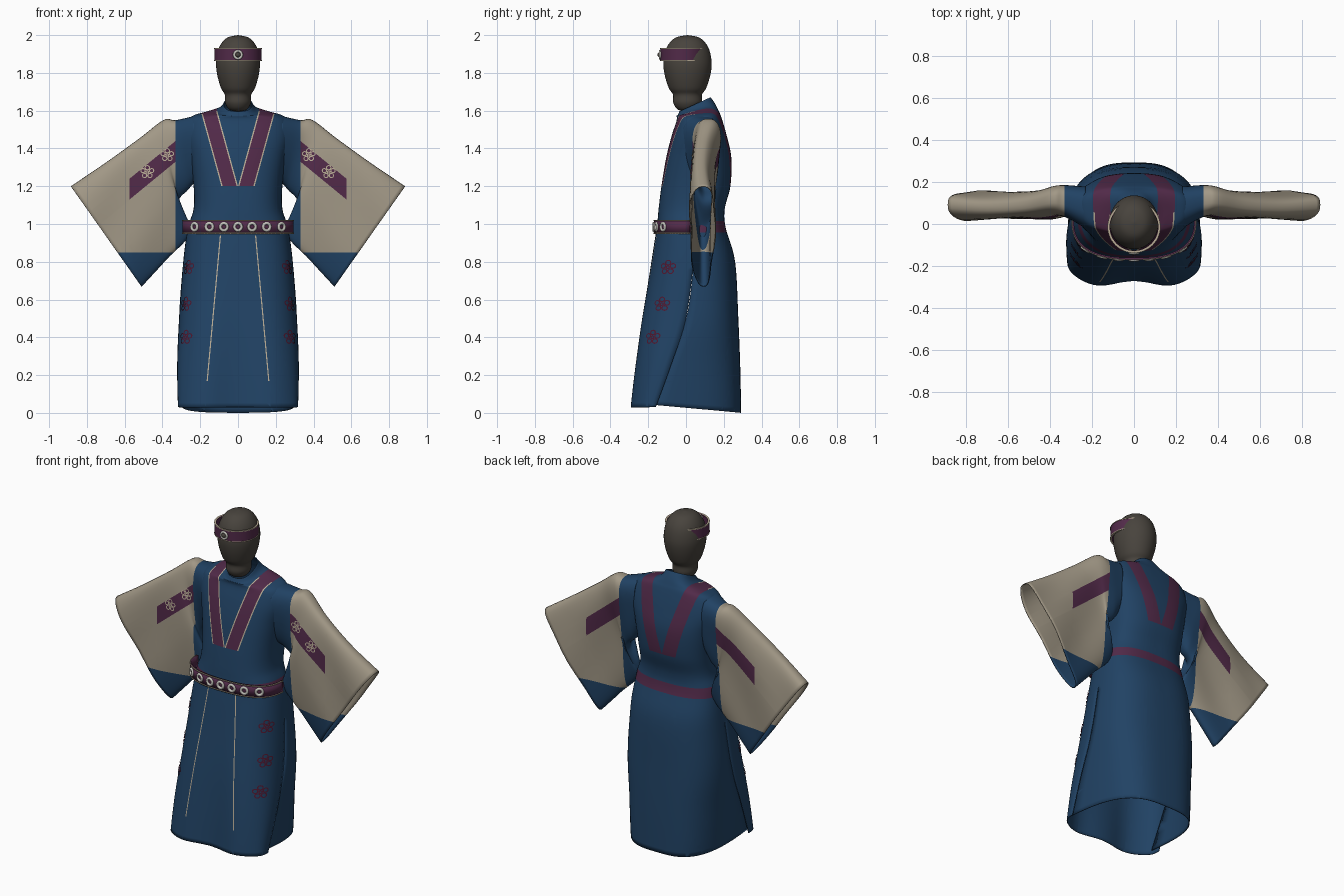
import bpy, bmesh, math
from mathutils import Vector
from mathutils.bvhtree import BVHTree

if "Cube" in bpy.data.objects:
    bpy.data.objects.remove(bpy.data.objects["Cube"])


def mat(name, *rgb):
    m = bpy.data.materials.new(name)
    m.diffuse_color = (*rgb, 1)
    m.use_nodes = True
    m.node_tree.nodes["Principled BSDF"].inputs["Base Color"].default_value = m.diffuse_color
    return m


BLUE = mat("robe blue", .015, .055, .128)
BEIGE = mat("sleeve beige", .36, .315, .24)
PURPLE = mat("band purple", .083, .023, .066)
CREAM = mat("trim cream", .48, .41, .3)
RED = mat("embroidery red", .08, .009, .03)
SILVER = mat("stud silver", .55, .54, .5)
DARK = mat("mannequin dark", .065, .057, .047)


def finish(name, bm, mats, thick=0, lining=0):
    me = bpy.data.meshes.new(name)
    bm.to_mesh(me)
    ob = bpy.data.objects.new(name, me)
    bpy.context.collection.objects.link(ob)
    for m in mats:
        me.materials.append(m)
    bpy.ops.object.select_all(action='DESELECT')
    ob.select_set(True)
    bpy.context.view_layer.objects.active = ob
    bpy.ops.object.shade_smooth_by_angle(angle=math.radians(45))
    if thick:
        s = ob.modifiers.new("cloth", 'SOLIDIFY')
        s.thickness, s.offset, s.material_offset = thick, -1, lining
    return ob


def resample(rows, per=6):
    """Catmull-Rom interpolation of parameter rows."""
    out = []
    for i in range(len(rows) - 1):
        a, b, c, d = rows[max(i - 1, 0)], rows[i], rows[i + 1], rows[min(i + 2, len(rows) - 1)]
        for j in range(per):
            t = j / per
            out.append([.5 * (2*q + (r - p)*t + (2*p - 5*q + 4*r - s)*t*t + (3*q - p - 3*r + s)*t**3)
                        for p, q, r, s in zip(a, b, c, d)])
    return out + [list(rows[-1])]


def loft(bm, rings, closed):
    vs = [[bm.verts.new(p) for p in r] for r in rings]
    n = len(vs[0])
    for a, b in zip(vs, vs[1:]):
        for i in range(n if closed else n - 1):
            bm.faces.new((a[i], a[(i + 1) % n], b[(i + 1) % n], b[i]))
    return bm


def weld(bm):
    bmesh.ops.remove_doubles(bm, verts=bm.verts[:], dist=1e-4)
    bmesh.ops.recalc_face_normals(bm, faces=bm.faces[:])


def cut(bm, x0, z0, x1, z1):
    """Cut along a line seen from the front."""
    bmesh.ops.bisect_plane(bm, geom=bm.verts[:] + bm.edges[:] + bm.faces[:], dist=1e-5,
                           plane_co=(x0, 0, z0), plane_no=(z1 - z0, 0, x0 - x1))


def pw(v, p):
    return math.copysign(abs(v) ** p, v)


def half(z, rx, ys, ye, k=0, n=40):
    """Half of a rounded ring, from side to side, boxier and rippled toward the hem."""
    pts = []
    p = .78 - .14 * min(max((.7 - z) / .6, 0), 1)
    for i in range(n + 1):
        a = math.pi * i / n
        x = rx * pw(math.cos(a), p)
        y = ys + (ye - ys) * max(math.sin(a), 0) ** p
        if ye < ys:
            y += max(0, .9 - z) * .017 * math.sin(a) * math.cos(x * 17)
        pts.append((x, y, z + k * (y - ys)))
    return pts


def lathe(name, prof, mats, per=1, sy=1.0, yc=.005, n=48):
    rings = [[(r * math.cos(2*math.pi*i/n), r * sy * math.sin(2*math.pi*i/n) + yc, z) for i in range(n)]
             for r, z in resample(prof, per)]
    bm = loft(bmesh.new(), rings, True)
    weld(bm)
    return finish(name, bm, mats)


# Robe body: front and back halves that part into overlapping side slits below z = 0.5
upper = [  # z, half width, side y, front y, back y, tilt
    (1.635, .075, .05, -.035, .13, .45), (1.605, .10, .055, -.045, .155, .3),
    (1.59, .17, .07, -.05, .17, .15), (1.56, .255, .08, -.05, .185, .1),
    (1.47, .28, .09, -.075, .215, 0), (1.35, .255, .08, -.105, .24, 0),
    (1.2, .235, .07, -.13, .235, 0), (1.08, .235, .06, -.145, .205, 0),
    (.98, .265, .05, -.155, .21, 0), (.8, .29, .04, -.185, .26, 0), (.5, .312, 0, -.235, .277, 0)]
front = [(z, w, s, f, k) for z, w, s, f, b, k in upper] + [(.25, .322, -.08, -.265, 0), (.03, .318, -.16, -.285, 0)]
back = [(z, w, s, b, k) for z, w, s, f, b, k in upper] + [(.25, .308, -.11, .287, 0), (.045, .3, -.2, .292, -.09)]
robe = bmesh.new()
for rows in (front, back):
    loft(robe, [half(*r) for r in resample(rows)], False)
weld(robe)
for s in (-1, 1):
    for o in (0, .007, .081, .088):                      # lapel edges
        cut(robe, s * o, 1.2, s * (o + .11), 1.6)
    for o in (0, .006):                                  # skirt seams
        cut(robe, s * (.09 + o), .94, s * (.16 + o), .17)
for z in (1.2, 1.015, .955, .94, .17):
    cut(robe, 0, z, 1, z)
for f in robe.faces:
    c = f.calc_center_median()
    lap = abs(c.x) - .275 * (c.z - 1.2)
    seam = abs(c.x) - .09 - .07 * (.94 - c.z) / .77
    f.material_index = 2
    if c.z > 1.2 and 0 < lap < .088:
        f.material_index = 1 if c.y < .05 and not .007 < lap < .081 else 0
    elif .955 < c.z < 1.015:
        f.material_index = 0
    elif .17 < c.z < .94 and 0 < seam < .006 and c.y < 0:
        f.material_index = 1
robe_tree = BVHTree.FromBMesh(robe)
finish("robe_body", robe, [PURPLE, CREAM, BLUE], .005, 2)

# Wide hanging sleeves, open at the wrist
sections = [  # top x, z, bottom x, z, centre y, half depth
    (.23, 1.572, .23, 1.22, .085, .115), (.33, 1.55, .265, 1.18, .108, .092),
    (.395, 1.55, .315, 1.11, .11, .08), (.52, 1.455, .25, .96, .09, .075),
    (.70, 1.325, .38, .81, .085, .072), (.885, 1.20, .51, .668, .088, .08)]
sleeve_trees = {}
for s, side in ((-1, "right"), (1, "left")):
    rings = []
    for tx, tz, bx, bz, yc, h in resample(sections, 7):
        ring = []
        for i in range(48):
            a = 2 * math.pi * i / 48
            t = pw(math.cos(a), .75)
            x, z = (tx + bx + t * (tx - bx)) / 2, (tz + bz + t * (tz - bz)) / 2
            y = yc + h * (.82 + .18 * t) * pw(math.sin(a), .75) + .006 * math.sin(17 * x + 9 * z)
            ring.append((s * x, y, z))
        rings.append(ring)
    bm = loft(bmesh.new(), rings, True)
    weld(bm)
    for x in (.33, .575):
        cut(bm, s * x, 0, s * x, 1)
    cut(bm, 0, .85, 1, .85)
    for z in (1.44, 1.33):                               # diagonal band
        cut(bm, s * .33, z, s * .58, z - .205)
    for f in bm.faces:
        c = f.calc_center_median()
        x = abs(c.x)
        drop = 1.44 - .82 * (x - .33) - c.z
        f.material_index = 2 if x < .33 or c.z < .85 else 1 if x < .575 and 0 < drop < .11 else 0
    sleeve_trees[s] = BVHTree.FromBMesh(bm)
    finish(side + "_sleeve", bm, [BEIGE, PURPLE, BLUE], .005)


# Embroidered flowers laid on the cloth
def flower(name, tree, x, z, size, wide, material):
    hit, n, _, _ = tree.ray_cast(Vector((x, -1, z)), Vector((0, 1, 0)))
    if n.y > 0:
        n = -n
    u = n.cross(Vector((0, 0, 1))).normalized()
    v = u.cross(n)
    bm = bmesh.new()
    petals = [(.6 * math.cos(a), .6 * math.sin(a), .36) for a in (math.pi * (.5 + .4 * i) for i in range(5))]
    for px, pz, r in petals + [(0, 0, .24)]:
        rings = []
        for rr in (r, r - .14):
            ring = []
            for i in range(16):
                a = math.pi * i / 8
                p = hit + size * ((px + rr * math.cos(a)) * wide * u + (pz + rr * math.sin(a)) * v)
                ring.append(tree.find_nearest(p)[0] + n * .004)
            rings.append(ring)
        loft(bm, rings, True)
    for f in bm.faces:
        f.normal_update()
        if f.normal.dot(n) < 0:
            f.normal_flip()
    finish(name, bm, [material])


for s in (-1, 1):
    for x, z in ((.262, .77), (.276, .575), (.276, .4)):
        flower("skirt_flower", robe_tree, s * x, z, .042, 1.3, RED)
    for x, z in ((.375, 1.365), (.48, 1.275)):
        flower("sleeve_flower", sleeve_trees[s], s * x, z, .038, 1.05, CREAM)

# Belt plate with cream edging and ring studs
BELT = (.295, .02, -.17)


def strip(name, z0, z1, grow, material, thick):
    rx, ys, ye = BELT
    bm = loft(bmesh.new(), [half(z, rx + grow, ys, ye - grow) for z in (z1, z0)], False)
    finish(name, bm, [material], thick)


strip("belt", .95, 1.02, 0, PURPLE, .01)
strip("belt_edge_top", 1.016, 1.022, .002, CREAM, .004)
strip("belt_edge_bottom", .948, .954, .002, CREAM, .004)


def ring(name, loc, normal, major, minor, material):
    bpy.ops.mesh.primitive_torus_add(major_segments=20, minor_segments=8, major_radius=major,
                                     minor_radius=minor, location=loc,
                                     rotation=Vector(normal).to_track_quat('Z', 'Y').to_euler())
    ob = bpy.context.object
    ob.name = name
    ob.data.materials.append(material)
    bpy.ops.object.shade_smooth()


arc = half(.985, *BELT, n=200)
for x in (-.23, -.15, -.075, 0, .075, .15, .23):
    i = min(range(201), key=lambda j: abs(arc[j][0] - x))
    d = Vector(arc[i - 1]) - Vector(arc[i + 1])
    ring("belt_stud", arc[i], (d.y, -d.x, 0), .019, .008, SILVER)

# Head, neck and headband, whose back sinks into the head
lathe("head", [(0, 2.0), (.06, 1.985), (.1, 1.935), (.116, 1.86), (.11, 1.79), (.09, 1.72), (.07, 1.685),
               (.068, 1.64), (.045, 1.605), (0, 1.595)], [DARK], 5, 1.1, .008)
lathe("headband", [(.114, 1.865), (.124, 1.865), (.124, 1.93), (.114, 1.93)], [PURPLE], 1, .98, -.014)
for z in (1.863, 1.927):
    lathe("headband_edge", [(.116, z), (.126, z), (.126, z + .005), (.116, z + .005)], [CREAM], 1, .98, -.014)
ring("headband_brooch", (0, -.137, 1.896), (0, -1, 0), .02, .007, SILVER)
bpy.ops.mesh.primitive_uv_sphere_add(segments=16, ring_count=8, radius=.014, location=(0, -.137, 1.896))
bpy.context.object.name = "brooch_stone"
bpy.context.object.data.materials.append(DARK)
